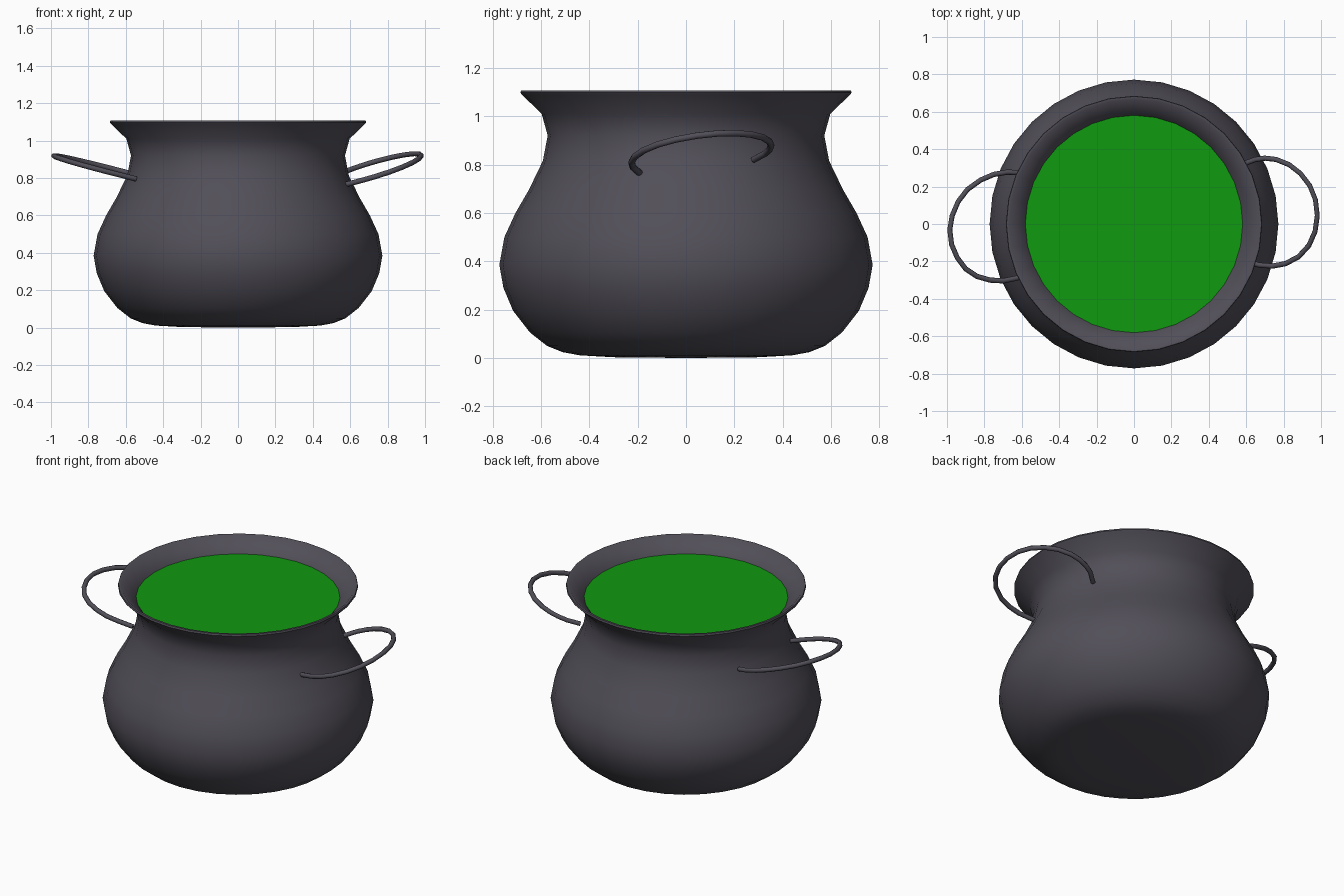
import bpy, bmesh, math

if "Cube" in bpy.data.objects:
    bpy.data.objects.remove(bpy.data.objects["Cube"])


def material(name, rgb):
    m = bpy.data.materials.new(name)
    m.diffuse_color = (*rgb, 1)
    m.use_nodes = True
    m.node_tree.nodes["Principled BSDF"].inputs["Base Color"].default_value = m.diffuse_color
    return m


IRON = material("dark iron", (0.083, 0.077, 0.097))
BREW = material("green liquid", (0.005, 0.32, 0.005))


def lathe(name, profile, mat, sides=32):
    """Spin an (r, z) profile about z; a zero radius closes the end."""
    bm = bmesh.new()
    rings = []
    for r, z in profile:
        if r == 0:
            rings.append([bm.verts.new((0, 0, z))] * sides)
        else:
            rings.append([bm.verts.new((r * math.cos(a), r * math.sin(a), z))
                          for a in (2 * math.pi * i / sides for i in range(sides))])
    for lo, hi in zip(rings, rings[1:]):
        for i in range(sides):
            j = (i + 1) % sides
            quad = [lo[i], lo[j], hi[j], hi[i]]
            bm.faces.new(list(dict.fromkeys(quad)))
    return finish(name, bm, mat)


def finish(name, bm, mat):
    bmesh.ops.recalc_face_normals(bm, faces=bm.faces[:])
    mesh = bpy.data.meshes.new(name)
    bm.to_mesh(mesh)
    bm.free()
    mesh.materials.append(mat)
    ob = bpy.data.objects.new(name, mesh)
    bpy.context.collection.objects.link(ob)
    bpy.context.view_layer.objects.active = ob
    ob.select_set(True)
    bpy.ops.object.shade_smooth_by_angle(angle=math.radians(45))
    ob.select_set(False)
    return ob


# Pot: outer wall, flared lip, then the inner wall back down to the floor
lathe("pot", [
    (0, 0), (0.30, 0.003), (0.44, 0.011), (0.51, 0.024), (0.575, 0.05),
    (0.645, 0.105), (0.715, 0.195), (0.755, 0.29), (0.772, 0.385),
    (0.751, 0.50), (0.705, 0.60), (0.65, 0.695), (0.592, 0.815),
    (0.572, 0.92), (0.597, 1.01), (0.678, 1.088), (0.685, 1.097),
    (0.682, 1.107), (0.668, 1.107), (0.58, 1.025), (0.545, 0.92), (0.56, 0.82),
    (0.68, 0.60), (0.74, 0.385), (0.68, 0.20), (0.50, 0.06), (0, 0.04)], IRON)

# Liquid surface
lathe("liquid", [(0.583, 1.026), (0, 1.026)], BREW)


def handle(name, path, height, radius=0.014):
    """Bent rod lying in a tilted plane given by height(x, y)."""
    cu = bpy.data.curves.new(name, 'CURVE')
    cu.dimensions = '3D'
    cu.bevel_depth = radius
    cu.bevel_resolution = 2
    cu.use_fill_caps = True
    sp = cu.splines.new('POLY')
    sp.points.add(len(path) - 1)
    for p, (x, y) in zip(sp.points, path):
        p.co = (x, y, height(x, y), 1)
    sp.use_smooth = True
    cu.materials.append(IRON)
    ob = bpy.data.objects.new(name, cu)
    bpy.context.collection.objects.link(ob)


# Handles, each sitting slightly askew on its side of the pot
handle("right_handle", [
    (0.54, 0.28), (0.60, 0.327), (0.65, 0.345), (0.70, 0.352), (0.76, 0.345),
    (0.83, 0.317), (0.89, 0.27), (0.94, 0.205), (0.97, 0.13), (0.98, 0.045),
    (0.968, -0.04), (0.935, -0.115), (0.88, -0.175), (0.81, -0.212),
    (0.74, -0.225), (0.67, -0.22), (0.57, -0.19)],
    lambda x, y: 0.92 + 0.3 * (x - 0.98) + 0.14 * (y - 0.05))

handle("left_handle", [
    (-0.55, 0.255), (-0.61, 0.275), (-0.68, 0.277), (-0.75, 0.265), (-0.82, 0.235),
    (-0.89, 0.185), (-0.94, 0.12), (-0.972, 0.045), (-0.985, -0.03),
    (-0.975, -0.11), (-0.945, -0.18), (-0.90, -0.24), (-0.84, -0.28),
    (-0.77, -0.30), (-0.70, -0.304), (-0.63, -0.29), (-0.545, -0.265)],
    lambda x, y: 0.92 - 0.26 * (x + 0.985) + 0.04 * y)
